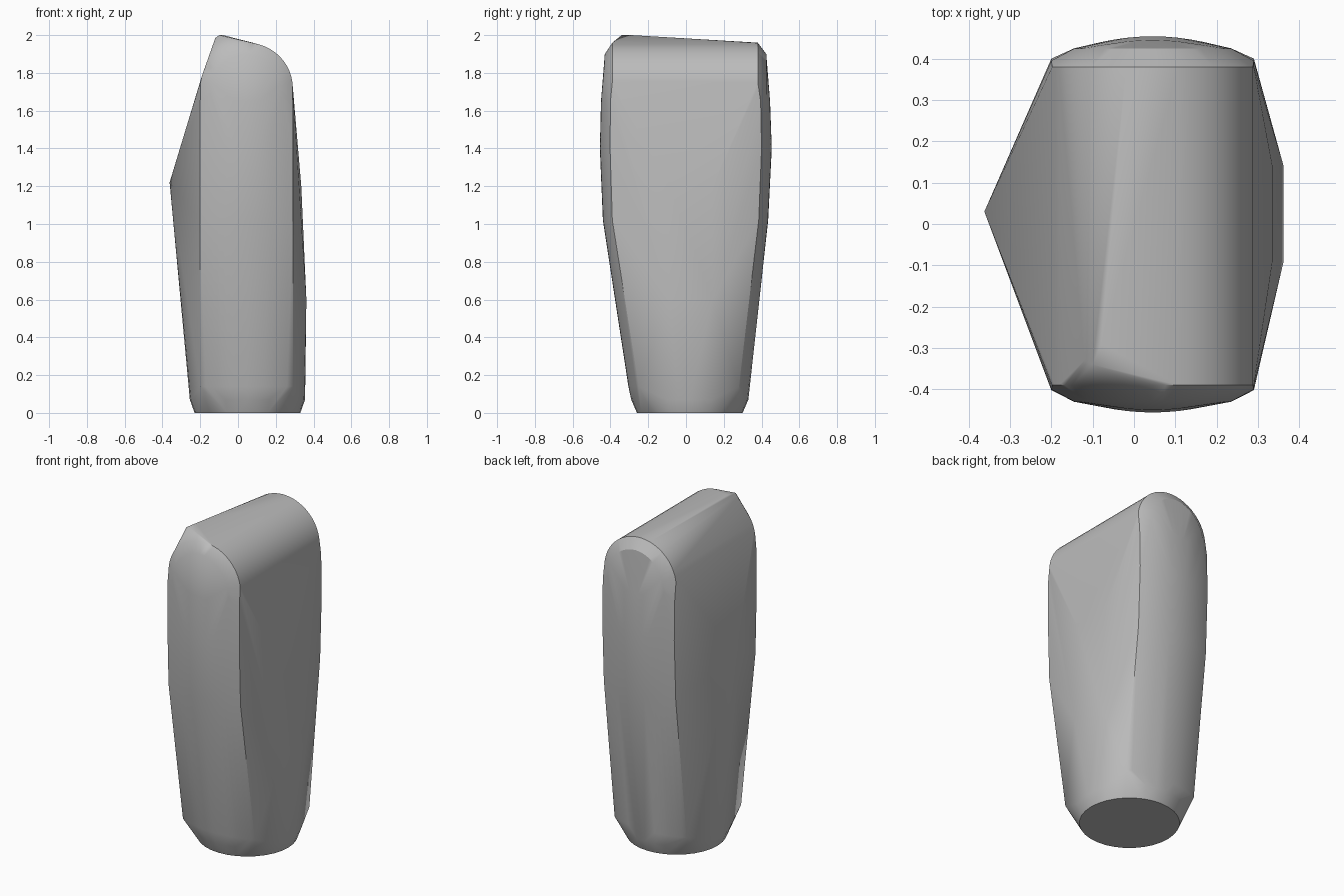
import bpy, bmesh, math

cube = bpy.data.objects.get("Cube")
if cube:
    bpy.data.objects.remove(cube, do_unlink=True)

stone = bpy.data.materials.new("stone grey")
stone.use_nodes = True
grey = (0.5, 0.5, 0.5, 1)
stone.diffuse_color = grey
stone.node_tree.nodes["Principled BSDF"].inputs["Base Color"].default_value = grey

MID_X, HALF_X = 0.045, 0.245
points = []


def ring(z, rx, ry, cx=0.05, cy=0.02, n=32):
    """Elliptical outline of the foot."""
    for i in range(n):
        a = math.tau * i / n
        points.append((cx + rx * math.cos(a), cy + ry * math.sin(a), z))


def end_bow(z, front, back, bulge, half=HALF_X, n=16):
    """Bowed front and back edges at one height."""
    for i in range(n + 1):
        t = 2 * i / n - 1
        bow = bulge * (1 - t * t)
        points.append((MID_X + half * t, front - bow, z))
        points.append((MID_X + half * t, back + bow, z))


def arch(y, z, rx, rz, n=24):
    """Rounded top of an end face."""
    for i in range(n + 1):
        a = math.pi * i / n
        points.append((MID_X + rx * math.cos(a), y, z + rz * math.sin(a)))


# Foot with a chamfered rim
ring(0, 0.28, 0.28)
ring(0.07, 0.305, 0.31)

# Bowed ends, widening upward
end_bow(0.14, -0.25, 0.28, 0.055)
end_bow(1.02, -0.39, 0.385, 0.05)
end_bow(1.40, -0.402, 0.40, 0.054)
end_bow(1.65, -0.40, 0.395, 0.05)

# Arched shoulders and the narrower arches on the end faces
for y in (-0.39, 0.38):
    arch(y, 1.72, HALF_X, 0.24)
for y in (-0.43, 0.425):
    arch(y, 1.69, 0.19, 0.21)

# Gently swollen side
for z, x in ((0.6, 0.362), (1.2, 0.335)):
    for y in (-0.09, 0.14):
        points.append((x, y, z))

# Pointed side and raised top corner
points.append((-0.362, 0.03, 1.22))
points += [(-0.1, -0.34, 2.0), (-0.08, -0.29, 2.0), (-0.12, -0.33, 1.985)]

bm = bmesh.new()
for p in points:
    bm.verts.new(p)
hull = bmesh.ops.convex_hull(bm, input=bm.verts[:])
loose = {v for v in hull["geom_interior"] + hull["geom_unused"]
         if isinstance(v, bmesh.types.BMVert)}
bmesh.ops.delete(bm, geom=list(loose), context="VERTS")
bmesh.ops.dissolve_limit(bm, angle_limit=math.radians(0.5),
                         verts=bm.verts[:], edges=bm.edges[:])
bmesh.ops.recalc_face_normals(bm, faces=bm.faces[:])

mesh = bpy.data.meshes.new("standing_stone")
bm.to_mesh(mesh)
bm.free()
mesh.materials.append(stone)
body = bpy.data.objects.new("standing_stone", mesh)
bpy.context.collection.objects.link(body)
bpy.context.view_layer.objects.active = body
body.select_set(True)
bpy.ops.object.shade_smooth_by_angle(angle=math.radians(30))
